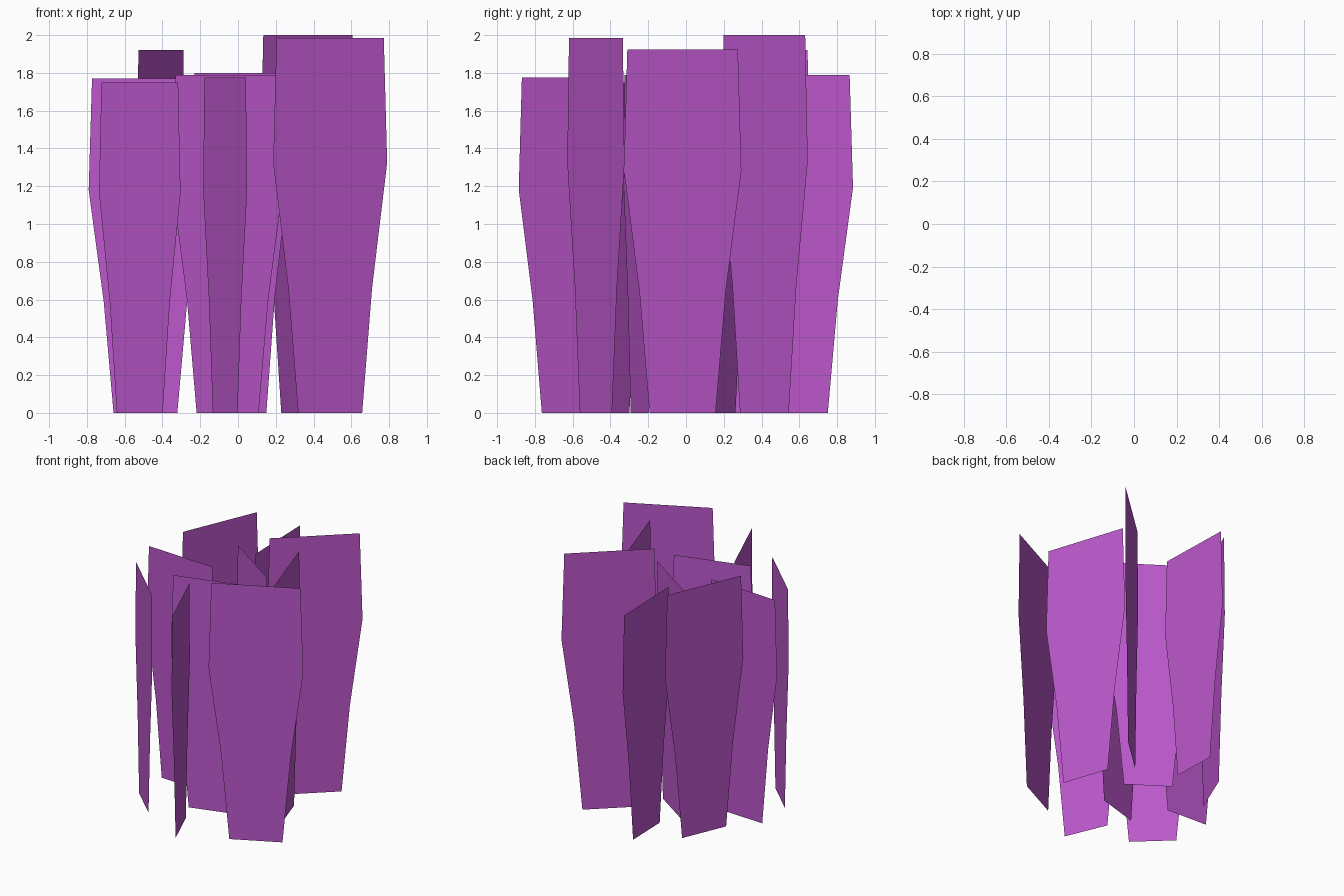
import bpy, bmesh
from mathutils import Vector

if "Cube" in bpy.data.objects:
    bpy.data.objects.remove(bpy.data.objects["Cube"])

# One flat colour for the whole clump
purple = bpy.data.materials.new("purple")
purple.diffuse_color = (0.50, 0.096, 0.60, 1.0)
purple.use_nodes = True
purple.node_tree.nodes["Principled BSDF"].inputs["Base Color"].default_value = purple.diffuse_color

# Card outline: (fraction of height, half width as a fraction of height)
PROFILE = [(0, 0.0955), (1 / 3, 0.125), (2 / 3, 0.170), (1, 0.160)]

# Each card: centre x, centre y, height, direction of its width in plan
CARDS = [
    (-0.49, -0.005, 1.77, (1, -0.05)),
    (-0.52, -0.415, 1.75, (0.20, -0.19)),
    (-0.408, 0.36, 1.92, (0.12, 0.285)),
    (0.008, 0.165, 1.80, (0.238, -0.162)),
    (-0.055, -0.245, 1.79, (0.275, 0.08)),
    (-0.068, -0.607, 1.775, (-0.11, 0.263)),
    (0.37, 0.415, 2.00, (0.235, 0.215)),
    (0.488, -0.477, 1.985, (0.285, 0.143)),
    (0.43, -0.018, 1.925, (0.095, -0.29)),
    (-0.065, 0.58, 1.79, (-0.03, 1)),
]


def leaf_card(name, x, y, height, direction):
    """Upright flat card, widest two thirds of the way up."""
    side = Vector((*direction, 0)).normalized()
    bm = bmesh.new()
    rows = []
    for t, w in PROFILE:
        mid = Vector((x, y, t * height))
        rows.append([bm.verts.new(mid - side * w * height),
                     bm.verts.new(mid + side * w * height)])
    for low, high in zip(rows, rows[1:]):
        bm.faces.new((low[0], low[1], high[1], high[0]))
    mesh = bpy.data.meshes.new(name)
    bm.to_mesh(mesh)
    bm.free()
    mesh.materials.append(purple)
    bpy.context.collection.objects.link(bpy.data.objects.new(name, mesh))


# Clump of loose upright cards
for i, card in enumerate(CARDS, 1):
    leaf_card(f"leaf_card_{i}", *card)
